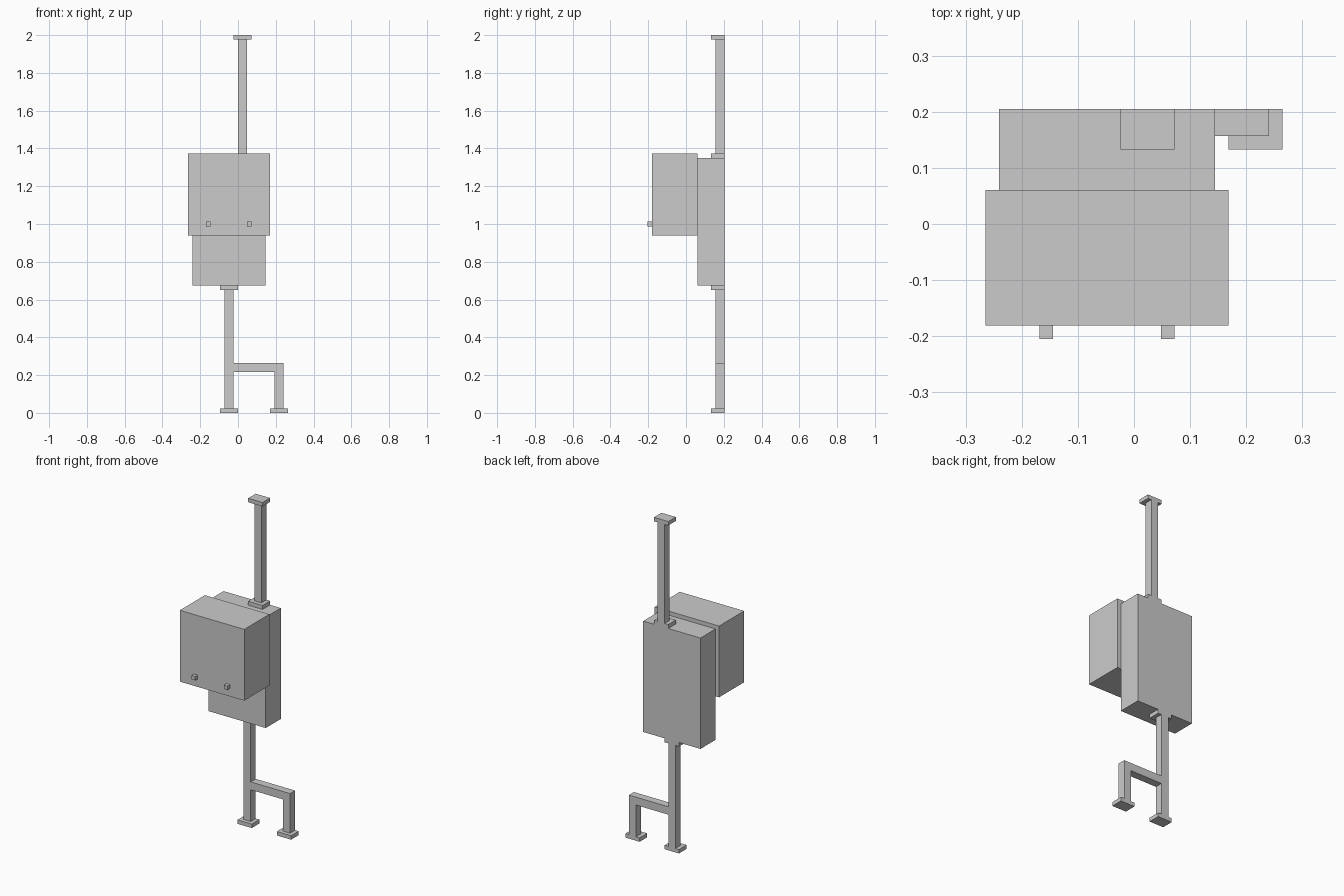
import bpy, bmesh
from mathutils import Vector

if "Cube" in bpy.data.objects:
    bpy.data.objects.remove(bpy.data.objects["Cube"])

U = 2 / 83  # the model sits on a block grid, 83 blocks tall


def box(name, x, y, z):
    """Axis-aligned block from (min, max) ranges in grid blocks."""
    lo, hi = Vector((x[0], y[0], z[0])) * U, Vector((x[1], y[1], z[1])) * U
    bm = bmesh.new()
    bmesh.ops.create_cube(bm, size=1)
    bmesh.ops.scale(bm, vec=hi - lo, verts=bm.verts)
    bmesh.ops.translate(bm, vec=(lo + hi) / 2, verts=bm.verts)
    mesh = bpy.data.meshes.new(name)
    bm.to_mesh(mesh)
    bm.free()
    obj = bpy.data.objects.new(name, mesh)
    bpy.context.collection.objects.link(obj)
    return obj


PIPE_Y = (6.5, 8.5)
FLANGE_Y = (5.5, 8.5)


def pipe(name, cx, z0, z1, flange_top=True):
    """Square vertical pipe with wider flanges at its ends."""
    top = z1 - 1 if flange_top else z1
    box(name, (cx - 1, cx + 1), PIPE_Y, (z0 + 1, top))
    box(name + "_bottom_flange", (cx - 2, cx + 2), FLANGE_Y, (z0, z0 + 1))
    if flange_top:
        box(name + "_top_flange", (cx - 2, cx + 2), FLANGE_Y, (z1 - 1, z1))


# Cabinets
box("front_cabinet", (-11, 7), (-7.5, 2.5), (39, 57))
box("back_cabinet", (-10, 6), (2.5, 8.5), (28, 56))

# Knobs on the front face
for i, x in enumerate((-7, 2)):
    box(f"knob_{i + 1}", (x, x + 1), (-8.5, -7.5), (41, 42))

# Pipes to ceiling and floor
pipe("upper_pipe", 1, 56, 83)
pipe("lower_pipe", -2, 0, 28)

# Side branch
box("branch_pipe", (-1, 10), PIPE_Y, (9, 11))
pipe("branch_leg", 9, 0, 9, flange_top=False)
